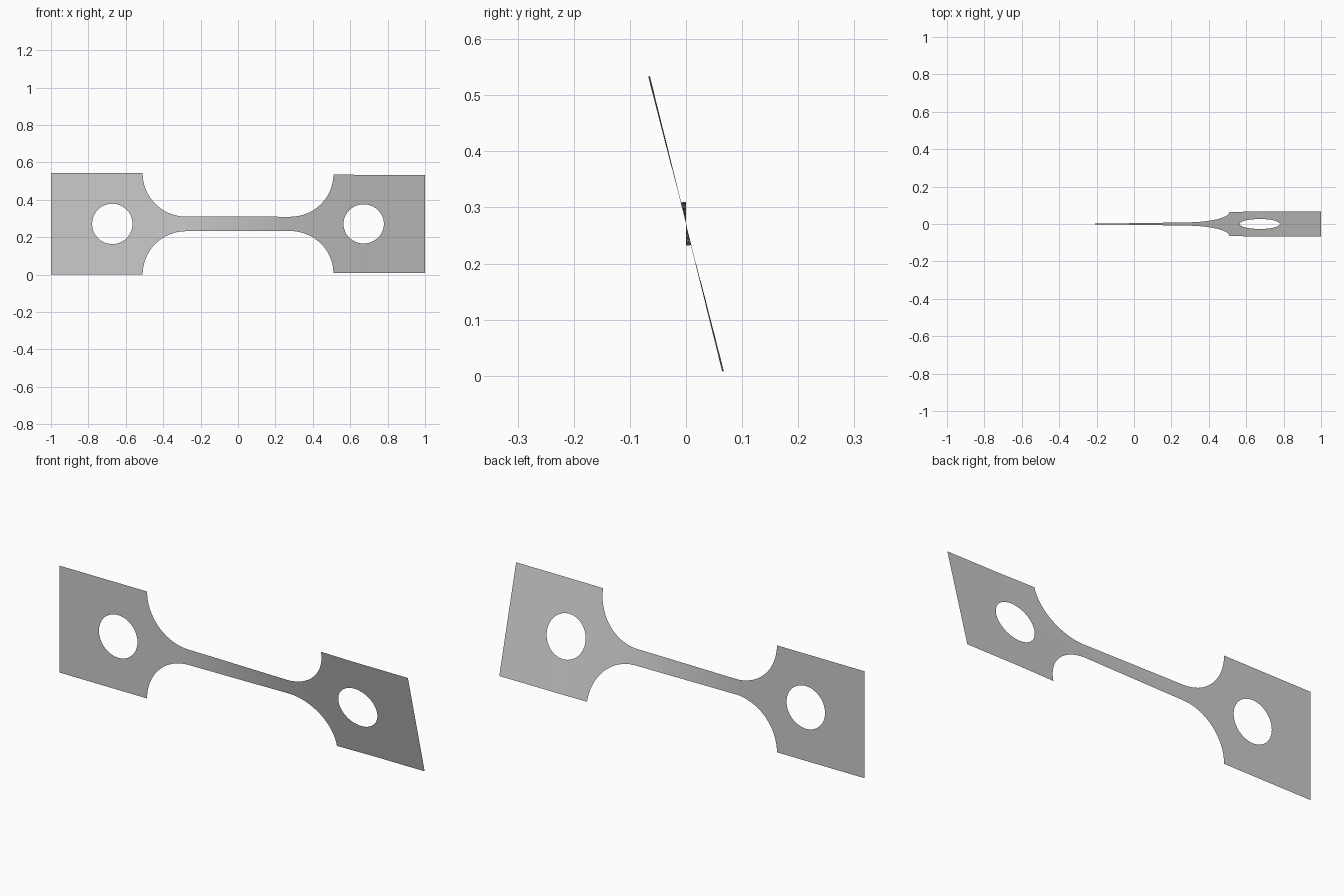
import bpy, bmesh
from math import sin, cos, pi, sqrt, radians

cube = bpy.data.objects.get("Cube")
if cube:
    bpy.data.objects.remove(cube, do_unlink=True)

HALF, NECK = 0.271, 0.039       # half heights of grip plate and neck
SHOULDER = 0.51                 # inner edge of the grip plate
FILLET = HALF - NECK            # radius of the concave shoulder
HOLE_X, HOLE_R = 0.672, 0.108


def half_height(x):
    d = abs(x) - (SHOULDER - FILLET)
    if d <= 0:
        return NECK
    if d >= FILLET - 1e-6:
        return HALF
    return HALF - sqrt(FILLET ** 2 - d ** 2)


def hole_half(x):
    d = abs(abs(x) - HOLE_X)
    return sqrt(max(0, HOLE_R ** 2 - d ** 2)) if d < HOLE_R - 1e-6 else 0


def twist(x):
    # the neck twists, the far grip settles at its final tilt
    if x < 0.3:
        return radians(13) * max(0, (x + 0.3) / 0.6)
    return radians(13 + 1.4 * min(1, (x - 0.3) / 0.4))


# stations along one half, dense around the fillet and the hole
right = [i * 0.03 for i in range(10)]
right += [SHOULDER - FILLET + FILLET * sin(pi / 2 * i / 16) for i in range(17)]
right += [HOLE_X - HOLE_R * cos(pi * i / 24) for i in range(25)]
right += [0.85, 1.0]
right = sorted(set(round(x, 5) for x in right))
stations = [-x for x in reversed(right) if x > 0] + right

# thin twisted sheet made of an upper and a lower strip
bm = bmesh.new()
for side in (1, -1):
    previous = None
    for x in stations:
        a = twist(x)
        inner, outer = hole_half(x), half_height(x)
        pair = []
        for k in range(5):
            v = side * (inner + (outer - inner) * k / 4)
            pair.append(bm.verts.new((x, -v * sin(a), HALF + v * cos(a))))
        if previous:
            for k in range(4):
                quad = [previous[k], pair[k], pair[k + 1], previous[k + 1]]
                bm.faces.new(quad if side > 0 else quad[::-1])
        previous = pair
bmesh.ops.remove_doubles(bm, verts=bm.verts, dist=1e-5)

mesh = bpy.data.meshes.new("twisted_test_strip")
bm.to_mesh(mesh)
bm.free()
strip = bpy.data.objects.new("twisted_test_strip", mesh)
bpy.context.collection.objects.link(strip)

# plain grey
grey = bpy.data.materials.new("plain_grey")
grey.use_nodes = True
colour = (0.6, 0.6, 0.6, 1)
grey.diffuse_color = colour
grey.node_tree.nodes["Principled BSDF"].inputs["Base Color"].default_value = colour
mesh.materials.append(grey)
mesh.shade_smooth()
